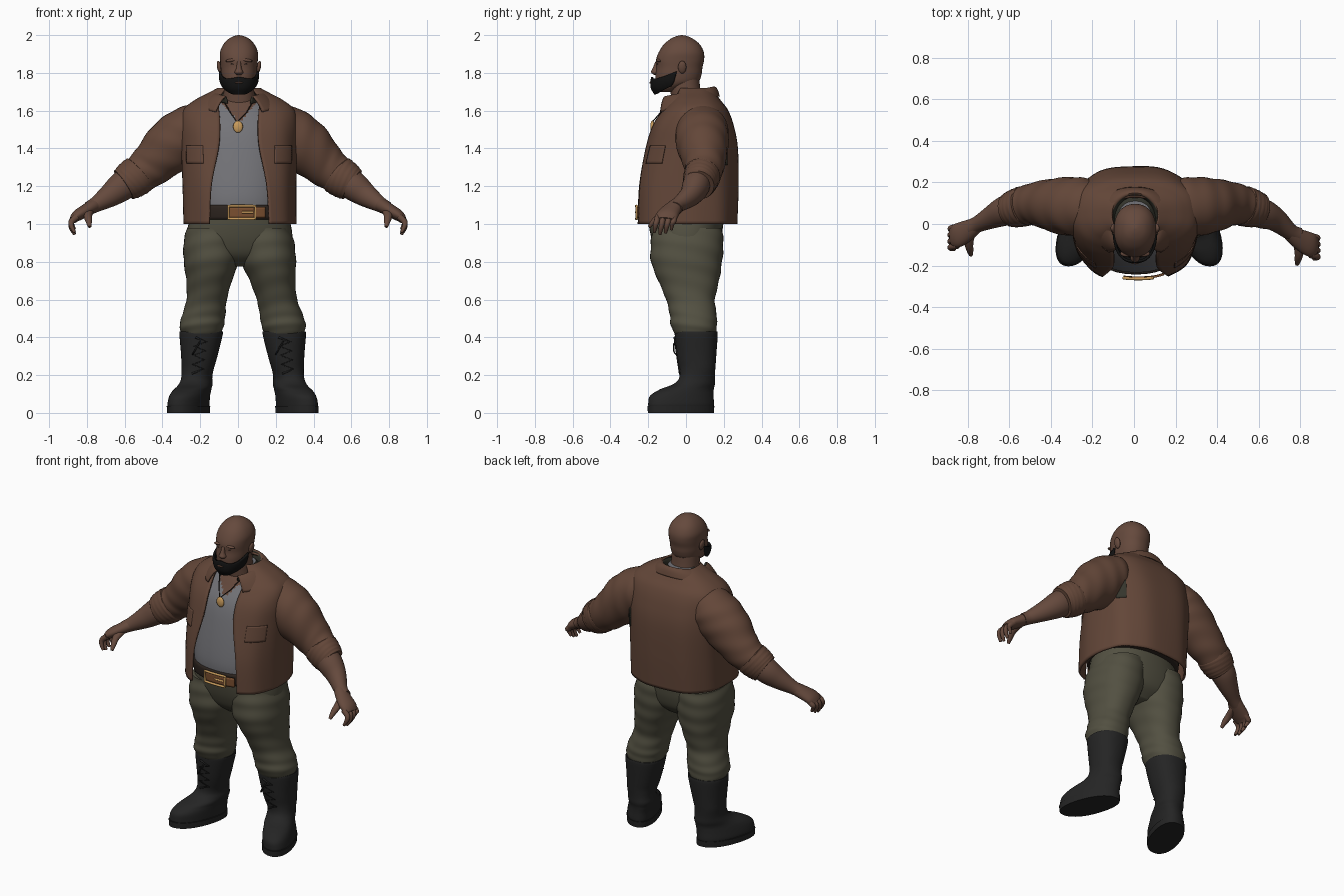
import bpy, bmesh
from math import sin, cos, asin, pi, copysign
from mathutils import Vector, Matrix

cube = bpy.data.objects.get("Cube")
if cube:
    bpy.data.objects.remove(cube, do_unlink=True)


def material(name, *rgb):
    m = bpy.data.materials.new(name)
    m.use_nodes = True
    m.diffuse_color = (*rgb, 1)
    m.node_tree.nodes["Principled BSDF"].inputs["Base Color"].default_value = (*rgb, 1)
    return m


JACKET = material("brown jacket", .125, .062, .04)
SKIN = material("skin", .13, .067, .046)
SHIRT = material("grey shirt", .175, .175, .19)
TROUSERS = material("olive trousers", .085, .08, .053)
BOOT = material("boot black", .018, .018, .018)
BEARD = material("beard black", .006, .006, .006)
GOLD = material("gold", .6, .34, .11)
BELT = material("dark belt leather", .025, .017, .013)
LINING = material("dark lining", .035, .035, .025)
LEATHER = material("tan leather", .2, .08, .03)


def finish(name, bm, mats, thick=0):
    bmesh.ops.recalc_face_normals(bm, faces=bm.faces)
    mesh = bpy.data.meshes.new(name)
    bm.to_mesh(mesh)
    bm.free()
    ob = bpy.data.objects.new(name, mesh)
    bpy.context.collection.objects.link(ob)
    for m in mats:
        mesh.materials.append(m)
    if thick:
        solid = ob.modifiers.new("thickness", 'SOLIDIFY')
        solid.thickness, solid.offset = thick, 0
    bpy.ops.object.select_all(action='DESELECT')
    ob.select_set(True)
    bpy.context.view_layer.objects.active = ob
    bpy.ops.object.shade_smooth_by_angle(angle=.8)
    return ob


def grid(name, f, nu, nv, mats, wrap=False, thick=0, rule=None):
    """Surface from f(u, v); a wrapped grid gets end caps."""
    bm = bmesh.new()
    cols = nu if wrap else nu + 1
    rows = [[bm.verts.new(f(i / nu, j / nv)) for i in range(cols)] for j in range(nv + 1)]
    for j in range(nv):
        for i in range(nu):
            k = (i + 1) % cols
            face = bm.faces.new((rows[j][i], rows[j][k], rows[j + 1][k], rows[j + 1][i]))
            if rule:
                face.material_index = rule(face.calc_center_median(), (j + .5) / nv)
    if wrap:
        bm.faces.new(rows[0])
        bm.faces.new(rows[-1])
    return finish(name, bm, mats, thick)


def sample(rows, t):
    """Smooth interpolation through the section rows."""
    t = min(max(t, 0), 1) * (len(rows) - 1)
    i = min(int(t), len(rows) - 2)
    t -= i
    b, c = rows[i], rows[i + 1]
    a, d = rows[max(i - 1, 0)], rows[min(i + 2, len(rows) - 1)]
    return [q + .5 * t * (r - p + t * (2 * p - 5 * q + 4 * r - s + t * (3 * (q - r) + s - p)))
            for p, q, r, s in zip(a, b, c, d)]


def power(v, e):
    return copysign(abs(v) ** e, v)


def ring(z, cx, cy, rx, ry, a, e=.78):
    """Point on a rounded level outline; angle 0 faces the front."""
    return Vector((cx + rx * power(sin(a), e), cy - ry * power(cos(a), e), z))


def loft(name, rows, mat, nv=30, e=.9, fold=0, rule=None, nu=40):
    def f(u, v):
        z, cx, cy, rx, ry = sample(rows, v)
        k = 1 + fold * sin(45 * v + 3 * sin(2 * pi * u + 1))
        return ring(z, cx, cy, rx * k, ry * k, 2 * pi * u, e)
    return grid(name, f, nu, nv, mat if isinstance(mat, list) else [mat], True, rule=rule)


def tube(name, rows, mat, nv=24, nu=24, fold=0):
    """Limb along a path; rows hold x, y, z, depth radius, height radius."""
    def f(u, v):
        x, y, z, ra, rb = sample(rows, v)
        t = Vector(sample(rows, v + .01)[:3]) - Vector(sample(rows, v - .01)[:3])
        t.normalize()
        side = Vector((0, 1, 0))
        side = (side - t * t.dot(side)).normalized()
        k = 1 + fold * sin(38 * v + 4 * sin(2 * pi * u))
        a = 2 * pi * u
        return Vector((x, y, z)) + k * (side * ra * cos(a) + t.cross(side) * rb * sin(a))
    return grid(name, f, nu, nv, [mat], True)


def shell(name, rows, mat, thick, nu=60, nv=30, fold=0):
    """Open band; rows end with start and stop angle."""
    def f(u, v):
        z, cx, cy, rx, ry, a, b = sample(rows, v)
        a += (b - a) * u
        k = 1 + fold * sin(9 * a + 4 * v) * (1 - v)
        return ring(z, cx, cy, rx * k, ry * k, a)
    return grid(name, f, nu, nv, [mat], thick=thick)


def blob(name, loc, size, mat, rot=0):
    bm = bmesh.new()
    m = Matrix.Translation(loc) @ Matrix.Rotation(rot, 4, 'Y') @ Matrix.Diagonal((*size, 1))
    bmesh.ops.create_uvsphere(bm, u_segments=20, v_segments=12, radius=1, matrix=m)
    return finish(name, bm, [mat])


def cord(name, points, r, mat, cyclic=False):
    curve = bpy.data.curves.new(name, 'CURVE')
    curve.dimensions, curve.bevel_depth = '3D', r
    sp = curve.splines.new('POLY')
    sp.points.add(len(points) - 1)
    for p, co in zip(sp.points, points):
        p.co = (*co, 1)
    sp.use_cyclic_u = cyclic
    curve.materials.append(mat)
    bpy.context.collection.objects.link(bpy.data.objects.new(name, curve))


# Head, neck and face
loft("neck", [(1.6, .005, .02, .09, .09), (1.68, .005, .0, .083, .08), (1.78, .005, -.01, .08, .08)], SKIN, 8)
loft("head", [(1.7, .005, -.1, .04, .05), (1.72, .005, -.09, .065, .075), (1.75, .005, -.05, .085, .112),
              (1.79, .005, -.04, .094, .122), (1.83, .005, -.035, .097, .122), (1.87, .005, -.031, .1, .127),
              (1.91, .005, -.025, .1, .119), (1.95, .005, -.022, .083, .096), (1.98, .005, -.022, .055, .06),
              (1.995, .005, -.022, .025, .027), (2.0, .005, -.022, .002, .002)], SKIN, 40)
loft("nose", [(1.79, .005, -.155, .014, .015), (1.803, .005, -.16, .023, .025), (1.825, .005, -.158, .014, .018),
              (1.86, .005, -.15, .01, .012)], SKIN, 12, nu=20)


# Beard whose edges dip on the cheeks and rise to the ears
def beard(u, v):
    w = abs(2 * u - 1)
    low, high = 1.687 + .045 * w ** 3, 1.778 - .014 * sin(pi * w) + .03 * w * w
    z = low + (high - low) * v
    cy, rx, ry = sample([(-.1, .048, .063), (-.08, .077, .1), (-.055, .095, .128), (-.045, .1, .132),
                         (-.038, .1, .128)], (z - 1.687) / .125)
    return ring(z, .005, cy, rx, ry, (2 * u - 1) * 1.52, .85)


grid("beard", beard, 48, 12, [BEARD], thick=.012)
blob("lips", (.005, -.185, 1.748), (.022, .009, .006), SKIN)
for s, side in ((1, "left"), (-1, "right")):
    blob(side + "_ear", (.005 + s * .104, -.02, 1.83), (.012, .022, .034), SKIN, s * .2)
    blob(side + "_brow", (.005 + s * .038, -.143, 1.867), (.034, .015, .009), SKIN, s * .15)
    blob(side + "_eye", (.005 + s * .036, -.149, 1.846), (.01, .006, .003), BELT)

# Shirt with open V neck, dark behind the neck
loft("shirt", [(1.03, .01, .0, .26, .225), (1.15, .01, .005, .265, .238), (1.35, .01, .025, .27, .228),
               (1.5, .005, .035, .265, .2), (1.6, .005, .045, .2, .15), (1.66, .005, .04, .11, .105),
               (1.7, .005, .03, .08, .08)], [SHIRT, SKIN, LINING], 70, nu=90,
     rule=lambda c, v: (2 if c.z > 1.6 else 0) if c.y > 0 else int(c.z > 1.535 + 1.15 * abs(c.x - .005)))

# Pendant on a cord
blob("pendant", (.0, -.178, 1.515), (.026, .011, .032), GOLD)
cord("pendant_cord", [(-.075, -.075, 1.65), (-.04, -.135, 1.59), (-.005, -.178, 1.54),
                      (.045, -.135, 1.59), (.08, -.075, 1.65)], .003, BELT)

# Open jacket: z, centre x, centre y, radii, half opening
body = [(1.0, .008, -.003, .293, .268, .157), (1.2, .006, .006, .295, .267, .147), (1.4, .005, .027, .3, .243, .108),
        (1.52, .005, .036, .303, .212, .1), (1.6, .005, .048, .289, .17, .105), (1.65, .005, .05, .232, .13, .105),
        (1.69, .005, .05, .157, .1, .09), (1.715, .005, .045, .11, .085, .07)]
jacket_rows = []
for z, cx, cy, rx, ry, gap in body:
    a = asin((gap / rx) ** (1 / .78))
    jacket_rows.append((z, cx, cy, rx, ry, a, 2 * pi - a))
shell("jacket_body", jacket_rows, JACKET, .012, 90, 50, fold=.008)


def patch(name, t0, t1, a0, a1, push, mat):
    """Thin plate that follows the jacket surface."""
    rows = []
    for i in range(6):
        z, cx, cy, rx, ry, _, _ = sample(jacket_rows, t0 + (t1 - t0) * i / 5)
        rows.append((z, cx, cy, rx + push, ry + push, a0, a1))
    shell(name, rows, mat, .008, 12, 8)


for s, side in ((1, "left"), (-1, "right")):
    patch(side + "_chest_pocket", .225, .3, s * .57, s * 1.08, .006, JACKET)
patch("left_armpit_vent", .22, .31, 2.1, 2.35, .007, LINING)


# Folded collar, dark on the inside
def collar(u, v):
    a = .62 + u * (2 * pi - 1.24)
    k = (1 + cos(a)) / 2
    rx, ry, z = sample([(.1, .088, 1.67), (.118, .1, 1.722), (.16, .118, 1.712), (.205, .13, 1.675)], v)
    return ring(z - k * (.035 + .055 * v), .005, .045 - .08 * k, rx, ry, a, .95)


grid("collar", collar, 48, 12, [JACKET, LINING], thick=.008, rule=lambda c, v: int(v < .3))

# Arms and hands
for s, side in ((1, "left"), (-1, "right")):
    bias = -.045 if s > 0 else 0

    def arm(rows, lean=0):
        return [(s * x, y + lean * bias, z, ra, rb) for x, y, z, ra, rb in rows]

    tube(side + "_sleeve", arm([(.17, .08, 1.53, .11, .1), (.25, .082, 1.498, .14, .134), (.35, .088, 1.415, .136, .145),
                                (.46, .097, 1.312, .108, .116), (.54, .085, 1.25, .09, .098),
                                (.585, .073, 1.218, .08, .09)]), JACKET, 60, 36, fold=.015)
    tube(side + "_rolled_cuff", arm([(.515, .09, 1.27, .09, .096), (.53, .086, 1.258, .097, .106),
                                     (.575, .074, 1.227, .091, .101), (.605, .068, 1.207, .081, .09)]),
         JACKET, 20, fold=.015)
    tube(side + "_forearm", arm([(.56, .08, 1.24, .07, .08), (.62, .063, 1.195, .072, .077),
                                 (.68, .035, 1.15, .057, .062)], .3)
         + arm([(.75, .0, 1.105, .04, .042), (.79, -.02, 1.083, .04, .036)], .8), SKIN)
    tube(side + "_palm", arm([(.75, .0, 1.105, .036, .036), (.8, -.03, 1.075, .05, .034),
                              (.85, -.055, 1.045, .058, .03), (.875, -.06, 1.02, .05, .02)], 1), SKIN, 14)
    for i, finger in enumerate(("index", "middle", "ring", "little")):
        y, drop = -.105 + .03 * i, (.01, 0, .008, .025)[i]
        tube(f"{side}_{finger}_finger", arm([(.85, y, 1.04, .015, .017), (.88, y - .005, 1.015, .015, .016),
                                             (.882, y - .012, .98 + drop, .013, .013),
                                             (.865, y - .018, .945 + drop, .008, .008)], 1), SKIN, 10, 12)
    tube(side + "_thumb", arm([(.785, -.035, 1.075, .02, .025), (.795, -.09, 1.045, .018, .022),
                               (.79, -.125, 1.015, .015, .017), (.785, -.15, .985, .008, .009)], 1), SKIN, 10, 12)

# Trousers, belt and buckle
loft("trouser_seat", [(1.06, .01, .0, .25, .205), (.98, .008, .0, .275, .195), (.9, .005, .005, .28, .18),
                      (.83, .005, .01, .24, .15), (.775, .005, .015, .1, .085)], TROUSERS, 24)
loft("belt", [(1.025, .01, .0, .262, .232), (1.035, .01, .0, .268, .24), (1.09, .01, .0, .268, .243),
              (1.1, .01, .0, .262, .235)], BELT, 8)
shell("buckle_strap", [(1.033, .02, .0, .25, .257, -.2, .42), (1.09, .02, .0, .25, .259, -.2, .42)],
      LEATHER, .01, 16, 4)
frame = [ring(z, .02, .0, .25, .264, a) for z, turn in ((1.028, 1), (1.095, -1))
         for a in [turn * (-.2 + .04 * i) for i in range(11)]]
cord("buckle_frame", frame, .007, GOLD, True)
cord("buckle_prong", [(.02, -.265, 1.062), (.08, -.262, 1.062)], .006, GOLD)

# Legs and boots, the stance leaning slightly to one side
for s, side in ((1, "left"), (-1, "right")):
    def leg(rows):
        return [(z, s * cx + .025 * min(1, max(0, (1 - z) * 2)), cy, rx, ry) for z, cx, cy, rx, ry in rows]

    loft(side + "_trouser_leg", leg([(.98, .138, .008, .133, .182), (.9, .147, .006, .146, .192),
                                     (.8, .152, .003, .145, .188), (.7, .168, .014, .121, .161),
                                     (.6, .186, .024, .107, .129), (.52, .205, .038, .114, .124),
                                     (.46, .217, .042, .117, .122), (.41, .22, .052, .1, .105)]),
         TROUSERS, 60, fold=.012)
    boot = loft(side + "_boot", leg([(.425, .22, .054, .105, .105), (.42, .22, .054, .115, .114),
                                     (.3, .23, .056, .096, .104), (.2, .243, .06, .081, .093),
                                     (.155, .247, .045, .085, .108), (.125, .252, .005, .088, .142),
                                     (.09, .259, -.022, .092, .168), (.05, .264, -.026, .095, .174),
                                     (.03, .264, -.026, .093, .172)]), BOOT, 44)
    sole = loft(side + "_sole", leg([(.036, .264, -.027, .099, .177), (.0, .264, -.027, .097, .175)]), BOOT, 2)
    for ob in (boot, sole):  # toes turned outward
        for v in ob.data.vertices:
            v.co.x += s * .3 * (.05 - v.co.y) * min(1, max(0, (.24 - v.co.z) * 8))
    tread = [(s * (.22 + .0025 * i) + .025 + (.03 if i % 2 else -.03), -.06 + .0035 * i, .4 - .024 * i)
             for i in range(9)]
    cord(side + "_laces", tread, .006, BOOT)
    bow = [(s * .22 + .02 * cos(t), -.055 - .012 * sin(t), .345 + .035 * cos(t)) for t in (0, 1, 2, 3, 4, 5)]
    cord(side + "_lace_loop", bow, .004, BOOT, True)
